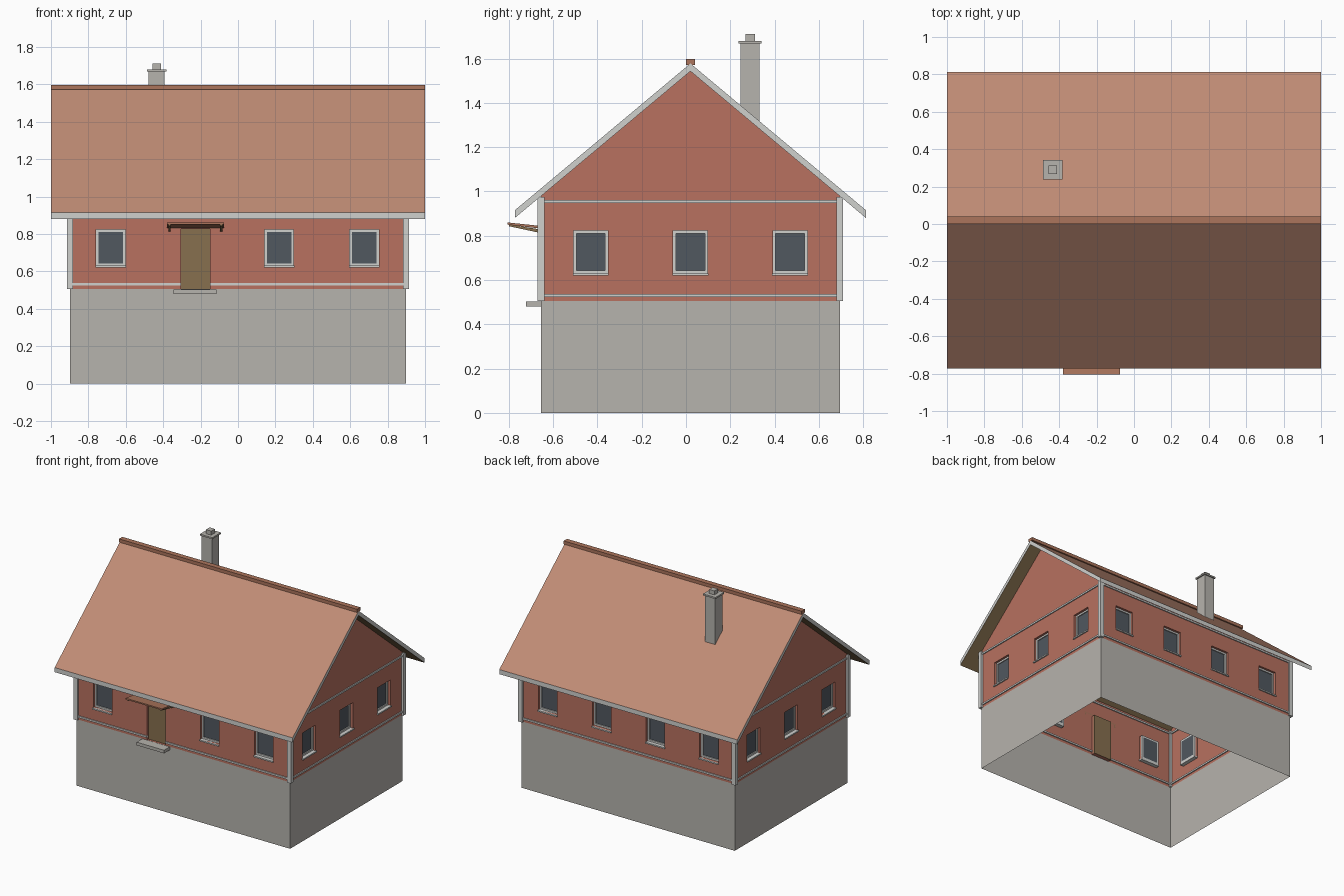
import bpy, bmesh, math
from mathutils import Matrix, Vector

if "Cube" in bpy.data.objects:
    bpy.data.objects.remove(bpy.data.objects["Cube"])


def material(name, hex_colour):
    lin = []
    for i in (0, 2, 4):
        c = int(hex_colour[i:i + 2], 16) / 255
        lin.append(c / 12.92 if c <= 0.04045 else ((c + 0.055) / 1.055) ** 2.4)
    m = bpy.data.materials.new(name)
    m.diffuse_color = (*lin, 1)
    m.use_nodes = True
    m.node_tree.nodes["Principled BSDF"].inputs["Base Color"].default_value = m.diffuse_color
    return m


WALL = material("red_wall", "B87160")
CONCRETE = material("grey_concrete", "B6B3AD")
TRIM = material("pale_trim", "D0D1CE")
GLASS = material("dark_glass", "515860")
WOOD = material("brown_wood", "87704F")
ROOF = material("terracotta_roof", "C08C75")
RIDGE = material("ridge_tile", "AC755C")

CY = 0.02                      # house centre in y
HX, HY = 0.897, 0.675          # half sizes of the walls
BASE, EAVE, APEX = 0.505, 0.979, 1.543
DEPTH = 0.03                   # window recess


def finish(name, bm, mats, M=Matrix()):
    bm.transform(M)
    me = bpy.data.meshes.new(name)
    bm.to_mesh(me)
    bm.free()
    for m in mats:
        me.materials.append(m)
    ob = bpy.data.objects.new(name, me)
    bpy.context.collection.objects.link(ob)
    return ob


def boxes(name, ranges, mat, M=Matrix()):
    bm = bmesh.new()
    for lo, hi in ranges:
        lo, hi = Vector(lo), Vector(hi)
        T = Matrix.Translation((lo + hi) / 2) @ Matrix.Diagonal((*(hi - lo), 1))
        bmesh.ops.create_cube(bm, size=1, matrix=T)
    return finish(name, bm, [mat], M)


def prism(name, profile, x0, x1, mats):
    # closed (y, z) profile extruded along x
    bm = bmesh.new()
    f = bm.faces.new([bm.verts.new((x0, y, z)) for y, z in profile])
    ext = bmesh.ops.extrude_face_region(bm, geom=[f])["geom"]
    bmesh.ops.translate(bm, verts=[v for v in ext if isinstance(v, bmesh.types.BMVert)],
                        vec=(x1 - x0, 0, 0))
    bmesh.ops.recalc_face_normals(bm, faces=bm.faces)
    return finish(name, bm, mats)


def wall_sheet(name, L, D, z0, z1, holes, mat, M, apex=None):
    # open sheet facing local -y, with recessed openings
    bm = bmesh.new()

    def quad(*pts):
        bm.faces.new([bm.verts.new(p) for p in pts])

    us = sorted({-L, L, *[h[0] for h in holes], *[h[1] for h in holes]})
    zs = sorted({z0, z1, *[h[2] for h in holes], *[h[3] for h in holes]})
    for a, b in zip(us, us[1:]):
        for c, d in zip(zs, zs[1:]):
            u, z = (a + b) / 2, (c + d) / 2
            if not any(h[0] < u < h[1] and h[2] < z < h[3] for h in holes):
                quad((a, -D, c), (b, -D, c), (b, -D, d), (a, -D, d))
    for a, b, c, d in holes:
        ring = [(a, c), (b, c), (b, d), (a, d)]
        for (u, z), (v, w) in zip(ring, ring[1:] + ring[:1]):
            quad((u, -D, z), (v, -D, w), (v, DEPTH - D, w), (u, DEPTH - D, z))
    if apex:
        quad((-L, -D, z1), (L, -D, z1), (0, -D, apex))
    bmesh.ops.remove_doubles(bm, verts=bm.verts, dist=1e-5)
    finish(name, bm, [mat], M)


def window(name, u, D, M):
    a, b, c, d = u - 0.078, u + 0.078, 0.63, 0.823
    y, t = DEPTH - D, 0.013
    boxes(name + "_frame", [((a, y - 0.012, c), (b, y, c + t)),
                            ((a, y - 0.012, d - t), (b, y, d)),
                            ((a, y - 0.012, c + t), (a + t, y, d - t)),
                            ((b - t, y - 0.012, c + t), (b, y, d - t))], TRIM, M)
    boxes(name + "_glass", [((a + t, y - 0.004, c + t), (b - t, y, d - t))], GLASS, M)
    boxes(name + "_sill", [((a - 0.003, -D - 0.01, c - 0.01), (b + 0.003, y, c))], TRIM, M)
    return (a, b, c, d)


# four sides: angle, half length, distance, window positions
SIDES = [("front", 0, HX, HY, (-0.68, 0.22, 0.675)),
         ("right", 90, HY, HX, (-0.45, 0, 0.45)),
         ("back", 180, HX, HY, (-0.675, -0.22, 0.23, 0.68)),
         ("left", 270, HY, HX, (-0.45, 0, 0.45))]
for side, ang, L, D, us in SIDES:
    M = Matrix.Translation((0, CY, 0)) @ Matrix.Rotation(math.radians(ang), 4, 'Z')
    holes = [window(f"{side}_window_{i + 1}", u, D, M) for i, u in enumerate(us)]
    if side == "front":
        holes.append((-0.305, -0.15, BASE, 0.825))
        boxes("door", [((-0.305, DEPTH - D - 0.012, BASE), (-0.15, DEPTH - D, 0.825))], WOOD, M)
    gable = APEX if side in ("left", "right") else None
    wall_sheet(f"{side}_wall", L, D, BASE, EAVE, holes, WALL, M, gable)
    wall_sheet(f"{side}_foundation", L, D, 0, BASE, [], CONCRETE, M)
    # horizontal bands, the lower one broken at the door
    low = [(-L, -0.305), (-0.15, L)] if side == "front" else [(-L, L)]
    bands = [((a, -D - 0.008, 0.524), (b, 0.008 - D, 0.537)) for a, b in low]
    bands.append(((-L, -D - 0.008, 0.948), (L, 0.008 - D, 0.961)))
    boxes(f"{side}_bands", bands, TRIM, M)

# corner posts
for sx, nx in ((-1, "left"), (1, "right")):
    for sy, ny in ((-1, "front"), (1, "back")):
        x, y = sx * HX, CY + sy * HY
        boxes(f"{ny}_{nx}_post", [((x - 0.016, y - 0.015, BASE), (x + 0.016, y + 0.015, 0.975))], TRIM)

# roof slab: tiles above, wood below, pale edges
R, T = 0.793, 0.035
roof = prism("roof", [(CY - R, 0.915), (CY, APEX + T), (CY + R, 0.915),
                      (CY + R, 0.915 - T), (CY, APEX), (CY - R, 0.915 - T)],
             -1, 1, [ROOF, WOOD, TRIM])
for p in roof.data.polygons:
    p.material_index = 0 if p.normal.z > 0.3 else 1 if p.normal.z < -0.3 else 2
boxes("ridge_cap", [((-1, CY - 0.02, 1.572), (1, CY + 0.02, 1.597))], RIDGE)

# chimney
cx, cy = -0.435, 0.29
for name, h, z0, z1 in (("chimney", 0.043, 1.27, 1.668), ("chimney_cap", 0.052, 1.668, 1.68),
                        ("chimney_pot", 0.022, 1.68, 1.71)):
    boxes(name, [((cx - h, cy - h, z0), (cx + h, cy + h, z1))], CONCRETE)

# door step, canopy and its struts
boxes("door_step", [((-0.345, -0.723, 0.48), (-0.115, -0.655, 0.504))], CONCRETE)
prism("canopy", [(-0.655, 0.832), (-0.805, 0.85), (-0.805, 0.86), (-0.655, 0.844)],
      -0.38, -0.075, [RIDGE])
for i, x in enumerate((-0.366, -0.09)):
    prism(f"canopy_strut_{i + 1}", [(-0.655, 0.812), (-0.8, 0.843), (-0.8, 0.851), (-0.655, 0.828)],
          x - 0.006, x + 0.006, [WOOD])
